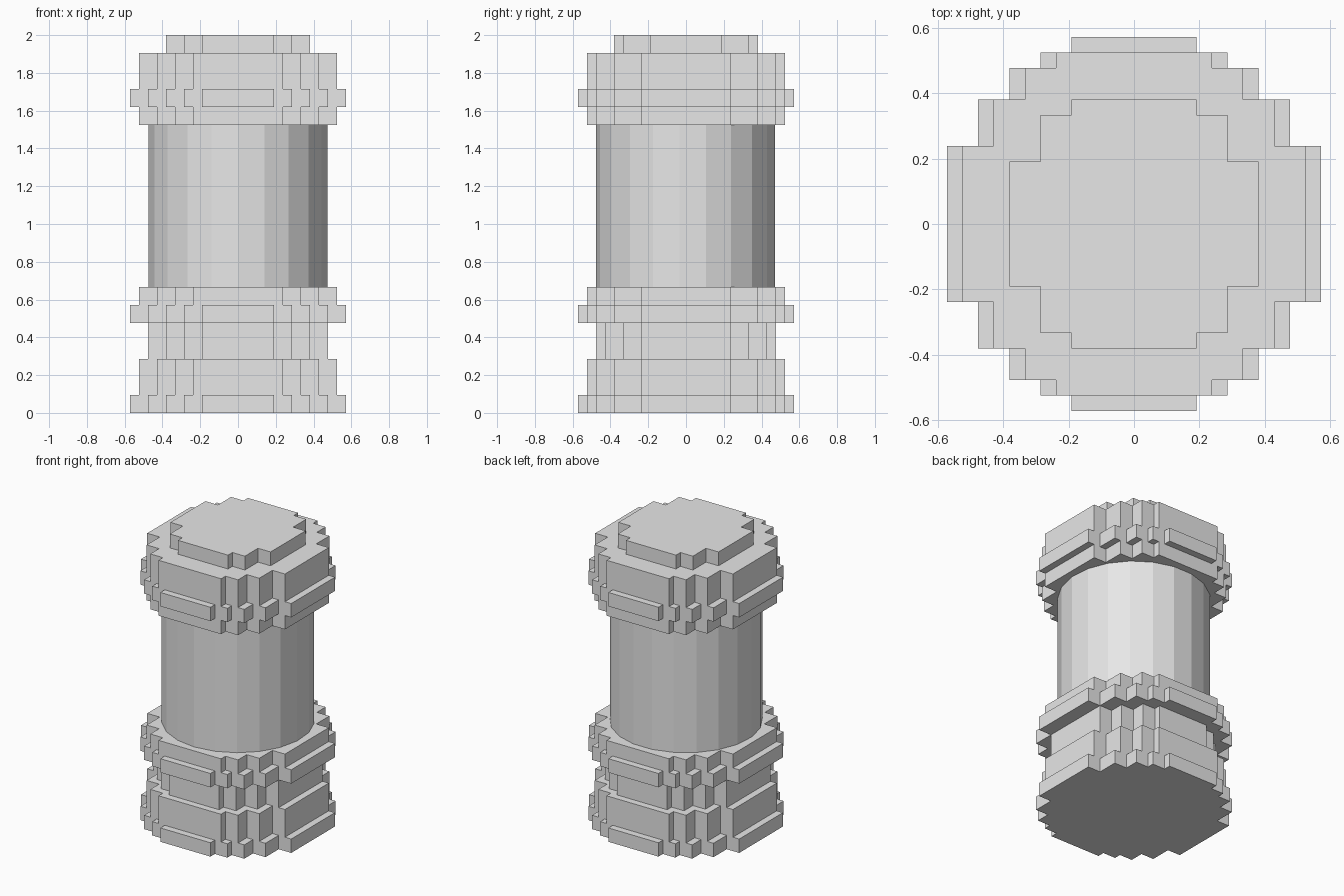
import bpy
import bmesh
import math

if "Cube" in bpy.data.objects:
    bpy.data.objects.remove(bpy.data.objects["Cube"])

U = 2 / 42  # block unit: the model is 42 units tall

grey = bpy.data.materials.new("plain_grey")
grey.diffuse_color = (0.8, 0.8, 0.8, 1)
grey.use_nodes = True
grey.node_tree.nodes["Principled BSDF"].inputs["Base Color"].default_value = grey.diffuse_color

# Stepped discs as (half width x, half depth y) of their overlapping bars, in units
WIDE = [(12, 5), (10, 8), (8, 10), (6, 11), (4, 12)]
MEDIUM = [(11, 5), (9, 8), (7, 10), (5, 11)]
NECK = [(10, 5), (8, 7), (6, 9), (4, 10)]
CAP = [(8, 4), (6, 7), (4, 8)]


def quarter_outline(steps):
    """Staircase corner points of the +x +y quarter, counter-clockwise."""
    points = []
    for i, (x, y) in enumerate(steps):
        points.append((x, y))
        if i + 1 < len(steps):
            points.append((steps[i + 1][0], y))
    return points


def prism(name, outline, z0, z1):
    """Extrude a closed outline (in units) from z0 to z1."""
    bm = bmesh.new()
    base = bm.faces.new([bm.verts.new((x * U, y * U, z0 * U)) for x, y in outline])
    top = bmesh.ops.extrude_face_region(bm, geom=[base], use_keep_orig=True)["geom"]
    moved = [v for v in top if isinstance(v, bmesh.types.BMVert)]
    bmesh.ops.translate(bm, verts=moved, vec=(0, 0, (z1 - z0) * U))
    bmesh.ops.recalc_face_normals(bm, faces=bm.faces[:])
    mesh = bpy.data.meshes.new(name)
    bm.to_mesh(mesh)
    bm.free()
    mesh.materials.append(grey)
    obj = bpy.data.objects.new(name, mesh)
    bpy.context.collection.objects.link(obj)
    return obj


def stepped_disc(name, steps, z0, z1):
    """Mirror the quarter staircase into a full outline and extrude it."""
    q = quarter_outline(steps)
    outline = (q
               + [(-x, y) for x, y in reversed(q)]
               + [(-x, -y) for x, y in q]
               + [(x, -y) for x, y in reversed(q)])
    return prism(name, outline, z0, z1)


# Base, collars and cap, from bottom to top
for name, steps, z0, z1 in [
    ("foot_rim", WIDE, 0, 2),
    ("foot_block", MEDIUM, 2, 6),
    ("lower_neck", NECK, 6, 10),
    ("lower_collar_rim", WIDE, 10, 12),
    ("lower_collar", MEDIUM, 12, 14),
    ("upper_collar", MEDIUM, 32, 34),
    ("upper_collar_rim", WIDE, 34, 36),
    ("head_block", MEDIUM, 36, 40),
    ("top_cap", CAP, 40, 42),
]:
    stepped_disc(name, steps, z0, z1)

# Faceted 21-sided column with one edge at the front
SIDES = 21
angles = [-math.pi / 2 + 2 * math.pi * i / SIDES for i in range(SIDES)]
prism("column", [(10 * math.cos(a), 10 * math.sin(a)) for a in angles], 14, 32)
